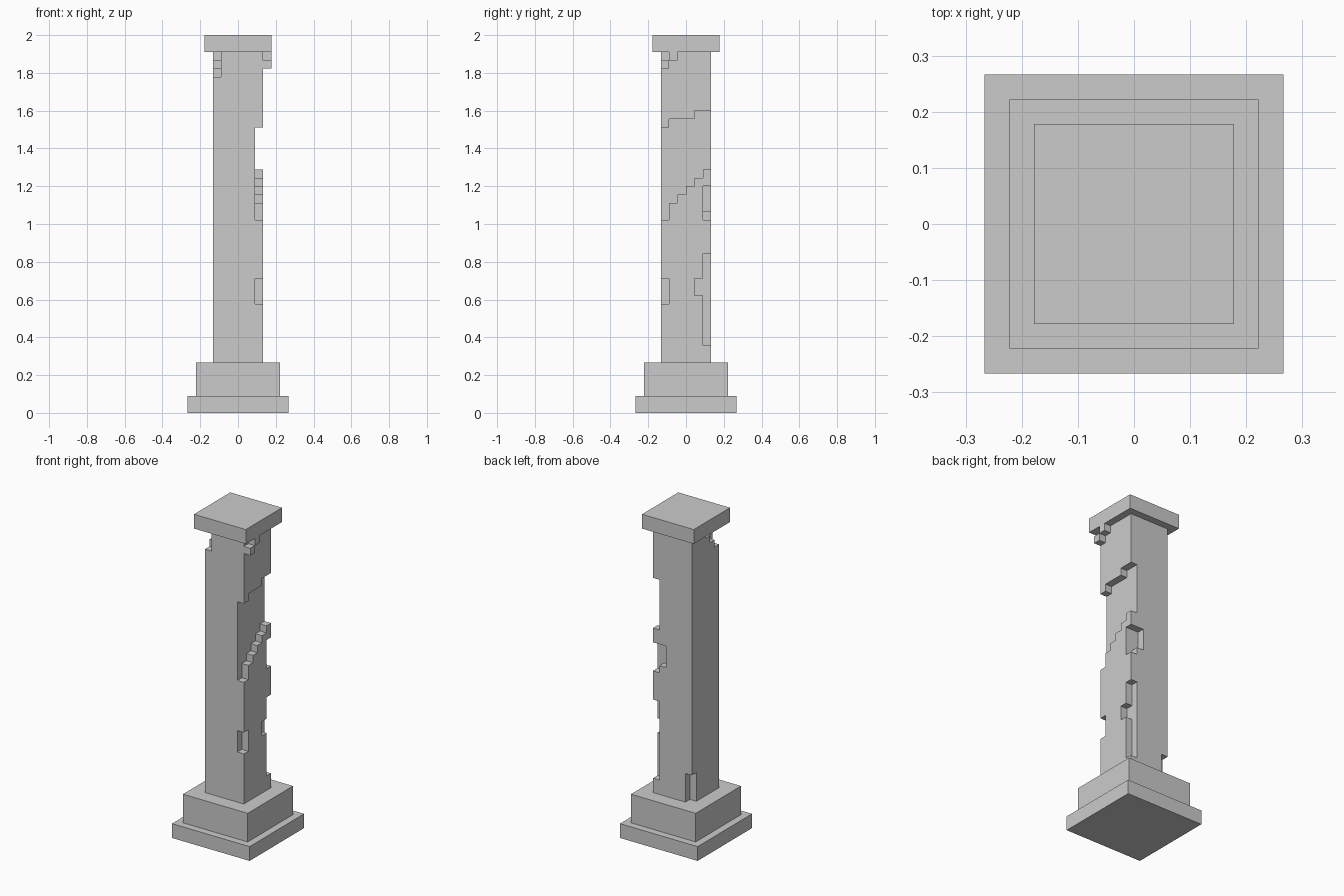
import bpy, bmesh
from itertools import product

if "Cube" in bpy.data.objects:
    bpy.data.objects.remove(bpy.data.objects["Cube"])

V = 2 / 45  # edge length of one block


def block(name, x, y, z):
    """Box spanning (min, max) ranges given in block units."""
    bm = bmesh.new()
    bmesh.ops.create_cube(bm, size=1)
    for v in bm.verts:
        v.co = [(r[1] if c > 0 else r[0]) * V for c, r in zip(v.co, (x, y, z))]
    return finish(name, bm)


def finish(name, bm):
    bmesh.ops.recalc_face_normals(bm, faces=bm.faces)
    mesh = bpy.data.meshes.new(name)
    bm.to_mesh(mesh)
    bm.free()
    obj = bpy.data.objects.new(name, mesh)
    bpy.context.collection.objects.link(obj)
    return obj


def blocky_mesh(name, cells):
    """Outer shell of a set of unit cells, with coplanar faces merged."""
    bm = bmesh.new()
    verts = {}
    for cell in cells:
        for axis, side in product(range(3), (0, 1)):
            near = list(cell)
            near[axis] += 1 if side else -1
            if tuple(near) in cells:
                continue
            ring = []
            for a, b in ((0, 0), (1, 0), (1, 1), (0, 1)):
                p = list(cell)
                p[axis] += side
                p[(axis + 1) % 3] += a
                p[(axis + 2) % 3] += b
                p = tuple(p)
                if p not in verts:
                    verts[p] = bm.verts.new([c * V for c in p])
                ring.append(verts[p])
            bm.faces.new(ring if side else ring[::-1])
    bmesh.ops.dissolve_limit(bm, angle_limit=0.01, verts=bm.verts, edges=bm.edges)
    return finish(name, bm)


# Stepped base and cap
block("base_slab", (-6, 6), (-6, 6), (0, 2))
block("plinth", (-5, 5), (-5, 5), (2, 6))
block("cap", (-4, 4), (-4, 4), (43, 45))

# Shaft, full before damage
shaft = set(product(range(-3, 3), range(-3, 3), range(6, 43)))


def chip(x, y, z0, z1):
    shaft.difference_update((x, y, z) for z in range(z0, z1))


# Slanted broken band across the right face
for y, z0, z1 in zip(range(-3, 3), (23, 25, 26, 27, 28, 29), (34, 35, 35, 35, 36, 36)):
    chip(2, y, z0, z1)
# Chips on the front right corner and back right corner
chip(2, -3, 13, 16)
chip(2, 2, 23, 27)
chip(1, 2, 24, 27)
chip(2, 2, 8, 19)
chip(2, 1, 14, 16)
# Chip at the foot of the back left corner
chip(-3, 2, 6, 10)
# Stepped chip under the cap at the front left corner
for i in range(3):
    chip(-3, -3 + i, 40 + i, 43)
blocky_mesh("shaft", shaft)

# Loose fragments clinging under the cap on the right
block("fragment_upper", (3, 4), (-2, -1), (42, 43))
block("fragment_lower", (3, 4), (-3, -2), (41, 42))
